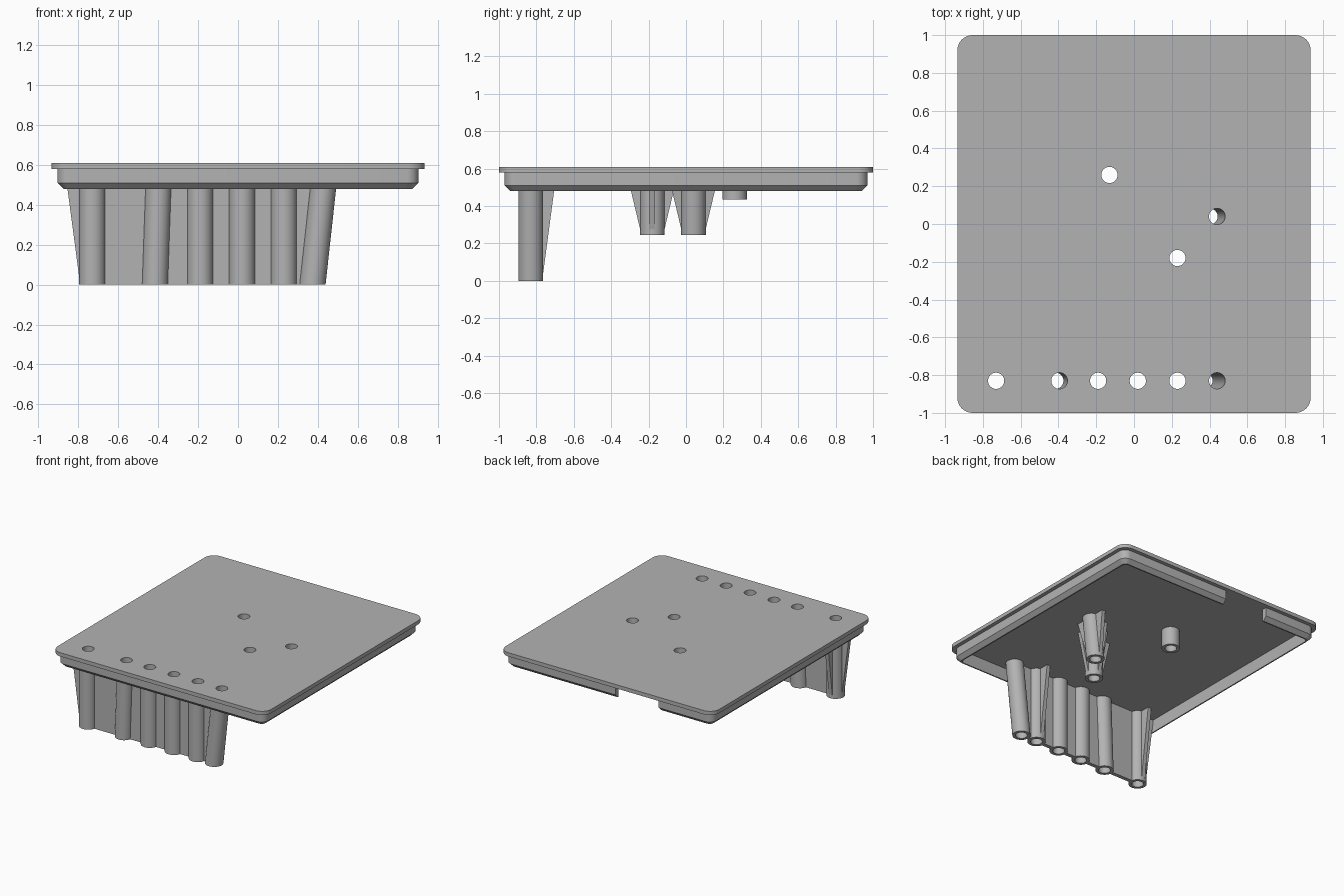
import bpy, bmesh, math
from mathutils import Vector

if "Cube" in bpy.data.objects:
    bpy.data.objects.remove(bpy.data.objects["Cube"], do_unlink=True)

grey = bpy.data.materials.new("plain_grey")
grey.use_nodes = True
COLOUR = (0.45, 0.45, 0.45, 1)
grey.diffuse_color = COLOUR
grey.node_tree.nodes["Principled BSDF"].inputs["Base Color"].default_value = COLOUR

TOP, CEILING, RIM = 0.61, 0.58, 0.48
OUTER, BORE, RIB = 0.066, 0.043, 0.015


def finish(bm, name):
    bmesh.ops.recalc_face_normals(bm, faces=bm.faces)
    mesh = bpy.data.meshes.new(name)
    bm.to_mesh(mesh)
    bm.free()
    mesh.materials.append(grey)
    obj = bpy.data.objects.new(name, mesh)
    bpy.context.collection.objects.link(obj)
    return obj


def loft(name, rings, cap=True):
    """Skin a list of point rings; cap the ends or join last to first."""
    bm = bmesh.new()
    loops = [[bm.verts.new(p) for p in ring] for ring in rings]
    pairs = list(zip(loops, loops[1:]))
    if cap:
        bm.faces.new(loops[0])
        bm.faces.new(loops[-1])
    else:
        pairs.append((loops[-1], loops[0]))
    for a, b in pairs:
        n = len(a)
        for i in range(n):
            j = (i + 1) % n
            bm.faces.new((a[i], a[j], b[j], b[i]))
    return finish(bm, name)


def smooth(obj):
    bpy.ops.object.select_all(action='DESELECT')
    bpy.context.view_layer.objects.active = obj
    obj.select_set(True)
    bpy.ops.object.shade_smooth_by_angle(angle=math.radians(30))


def cut(obj, cutter):
    cutter.hide_render = True
    mod = obj.modifiers.new("cut", 'BOOLEAN')
    mod.operation, mod.solver, mod.object = 'DIFFERENCE', 'EXACT', cutter
    bpy.context.view_layer.objects.active = obj
    bpy.ops.object.modifier_apply(modifier=mod.name)
    bpy.data.objects.remove(cutter, do_unlink=True)


def rounded_rect(hx, hy, r, z, steps=8):
    ring = []
    for k, (sx, sy) in enumerate([(1, 1), (-1, 1), (-1, -1), (1, -1)]):
        for i in range(steps + 1):
            a = math.pi / 2 * (k + i / steps)
            ring.append((sx * (hx - r) + r * math.cos(a),
                         sy * (hy - r) + r * math.sin(a), z))
    return ring


def circle(x, y, z, r, n=32):
    return [(x + r * math.cos(math.tau * i / n),
             y + r * math.sin(math.tau * i / n), z) for i in range(n)]


# Lid: plate with a lip and a hollow chamfered rim underneath
sections = [(0, 0.08, TOP), (0, 0.08, CEILING), (0.03, 0.06, CEILING),
            (0.03, 0.06, 0.51), (0.06, 0.035, RIM), (0.07, 0.03, RIM),
            (0.07, 0.03, CEILING)]
lid = loft("lid", [rounded_rect(0.935 - d, 1 - d, r, z) for d, r, z in sections])

# Notch in the back of the rim
cut(lid, loft("notch_cutter", [
    [(x, y, z) for x, y in ((-0.44, 0.88), (-0.06, 0.88), (-0.06, 1.1), (-0.44, 1.1))]
    for z in (0.4, CEILING)]))

# Tubes: name, x at the top, y, bottom height, sideways lean per unit height
ROW = -0.83
tubes = [
    ("row_tube_1", -0.73, ROW, 0, 0),
    ("row_tube_2", -0.395, ROW, 0, 0.035),
    ("row_tube_3", -0.19, ROW, 0, 0),
    ("row_tube_4", 0.02, ROW, 0, 0),
    ("row_tube_5", 0.23, ROW, 0, 0),
    ("row_tube_6", 0.44, ROW, 0, 0.11),
    ("short_tube_straight", 0.23, -0.18, 0.245, 0),
    ("short_tube_leaning", 0.44, 0.04, 0.245, 0.11),
    ("stub_tube", -0.13, 0.26, 0.435, 0),
]


def axis(tube, z):
    _, x, y, _, lean = tube
    return Vector((x - lean * (TOP - z), y, z))


for tube in tubes:
    name, _, y, bottom, _ = tube
    ends = [(OUTER, bottom), (OUTER, CEILING), (BORE, CEILING), (BORE, bottom)]
    smooth(loft(name, [circle(axis(tube, z).x, y, z, r) for r, z in ends], cap=False))
    cut(lid, loft("drill", [circle(axis(tube, z).x, y, z, BORE)
                            for z in (CEILING - 0.04, TOP + 0.04)]))
smooth(lid)


def plate(name, outline, side):
    """Thin upright plate: an outline thickened along the side direction."""
    loft(name, [[p + side * t for p in outline] for t in (-RIB, RIB)])


# Webs joining neighbouring tubes of the front row
INSET = Vector((0.055, 0, 0))
for i, (a, b) in enumerate(zip(tubes[:5], tubes[1:6])):
    plate(f"web_{i + 1}", [axis(a, 0) + INSET, axis(b, 0) - INSET,
                           axis(b, CEILING) - INSET, axis(a, CEILING) + INSET],
          Vector((0, 1, 0)))

# Tapered ribs bracing single tubes
LEFT, RIGHT = Vector((1, 0, 0)), Vector((-1, 0, 0))
BACK, FRONT = Vector((0, 1, 0)), Vector((0, -1, 0))
ribs = [(0, (RIGHT, BACK)), (4, (BACK,)),
        (6, (LEFT, RIGHT, BACK, FRONT)), (7, (RIGHT, BACK, FRONT))]
for index, directions in ribs:
    tube = tubes[index]
    low = tube[3] + 0.03
    for n, d in enumerate(directions):
        foot, head = axis(tube, low), axis(tube, CEILING)
        plate(f"{tube[0]}_rib_{n + 1}",
              [foot + d * 0.055, foot + d * 0.065, head + d * 0.138, head + d * 0.055],
              d.cross(Vector((0, 0, 1))))
